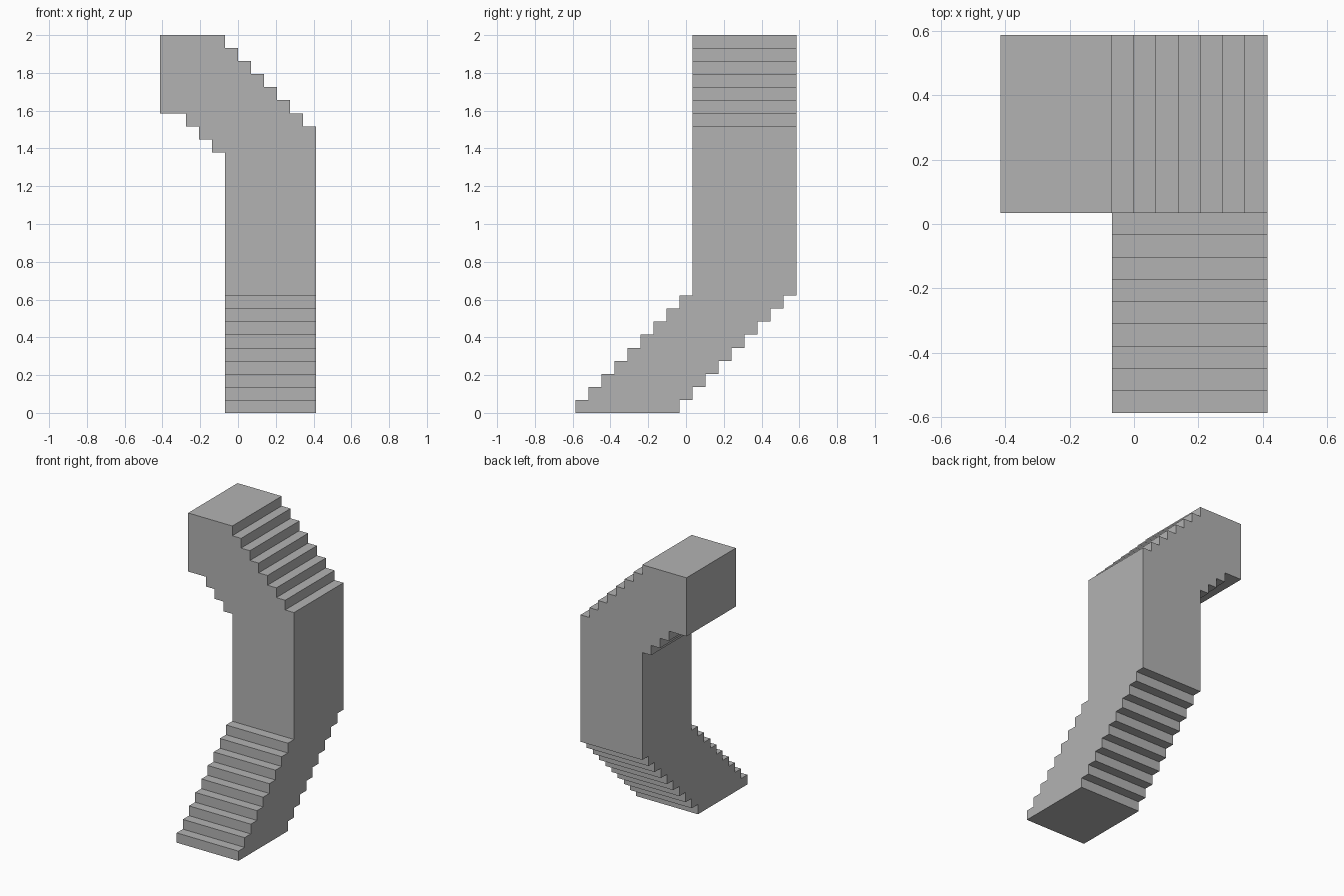
import bpy
import bmesh
from mathutils import Vector

cube = bpy.data.objects.get("Cube")
if cube:
    bpy.data.objects.remove(cube, do_unlink=True)

S = 2 / 29  # height of one stair step; all sizes are in steps


def stairs(across, up, direction, count):
    """Corner points of a staircase: one rise or drop, then one tread."""
    points = [(across, up)]
    for _ in range(count):
        up += direction
        points.append((across, up))
        across += 1
        points.append((across, up))
    return points


def add_prism(bm, profile, place, start, end):
    """Extrude a closed profile between two planes."""
    near = [bm.verts.new(place(a, b, start) * S) for a, b in profile]
    far = [bm.verts.new(place(a, b, end) * S) for a, b in profile]
    bm.faces.new(near)
    bm.faces.new(far)
    for i in range(len(profile)):
        j = (i + 1) % len(profile)
        bm.faces.new((near[i], near[j], far[j], far[i]))


bm = bmesh.new()

# Lower flight: climbs from front to back
lower = stairs(-8.5, 0, 1, 9) + stairs(-0.5, 0, 1, 9)[::-1]
add_prism(bm, lower, lambda a, b, d: Vector((d, a, b)), -1, 6)

# Shaft and upper flight: climbs from left to right
upper = [(-6, 29)] + stairs(-1, 29, -1, 7) + [(6, 9), (-1, 9)]
upper += stairs(-4, 23, -1, 3)[::-1] + [(-6, 23)]
add_prism(bm, upper, lambda a, b, d: Vector((a, d, b)), 0.5, 8.5)

# Open the joint between both parts and weld it into one body
joint = [f for f in bm.faces
         if all(abs(v.co.z - 9 * S) < 0.001 and v.co.y > 0.4 * S for v in f.verts)
         and f.calc_area() > 50 * S * S]
bmesh.ops.delete(bm, geom=joint, context='FACES')
bmesh.ops.remove_doubles(bm, verts=bm.verts[:], dist=0.0005)
bmesh.ops.recalc_face_normals(bm, faces=bm.faces[:])
bmesh.ops.dissolve_limit(bm, angle_limit=0.01, verts=bm.verts[:], edges=bm.edges[:])

mesh = bpy.data.meshes.new("stair_passage")
bm.to_mesh(mesh)
bm.free()
passage = bpy.data.objects.new("stair_passage", mesh)
bpy.context.collection.objects.link(passage)

# Plain grey
grey = bpy.data.materials.new("plain_grey")
grey.use_nodes = True
colour = (0.45, 0.45, 0.45, 1)
grey.diffuse_color = colour
grey.node_tree.nodes["Principled BSDF"].inputs["Base Color"].default_value = colour
mesh.materials.append(grey)
